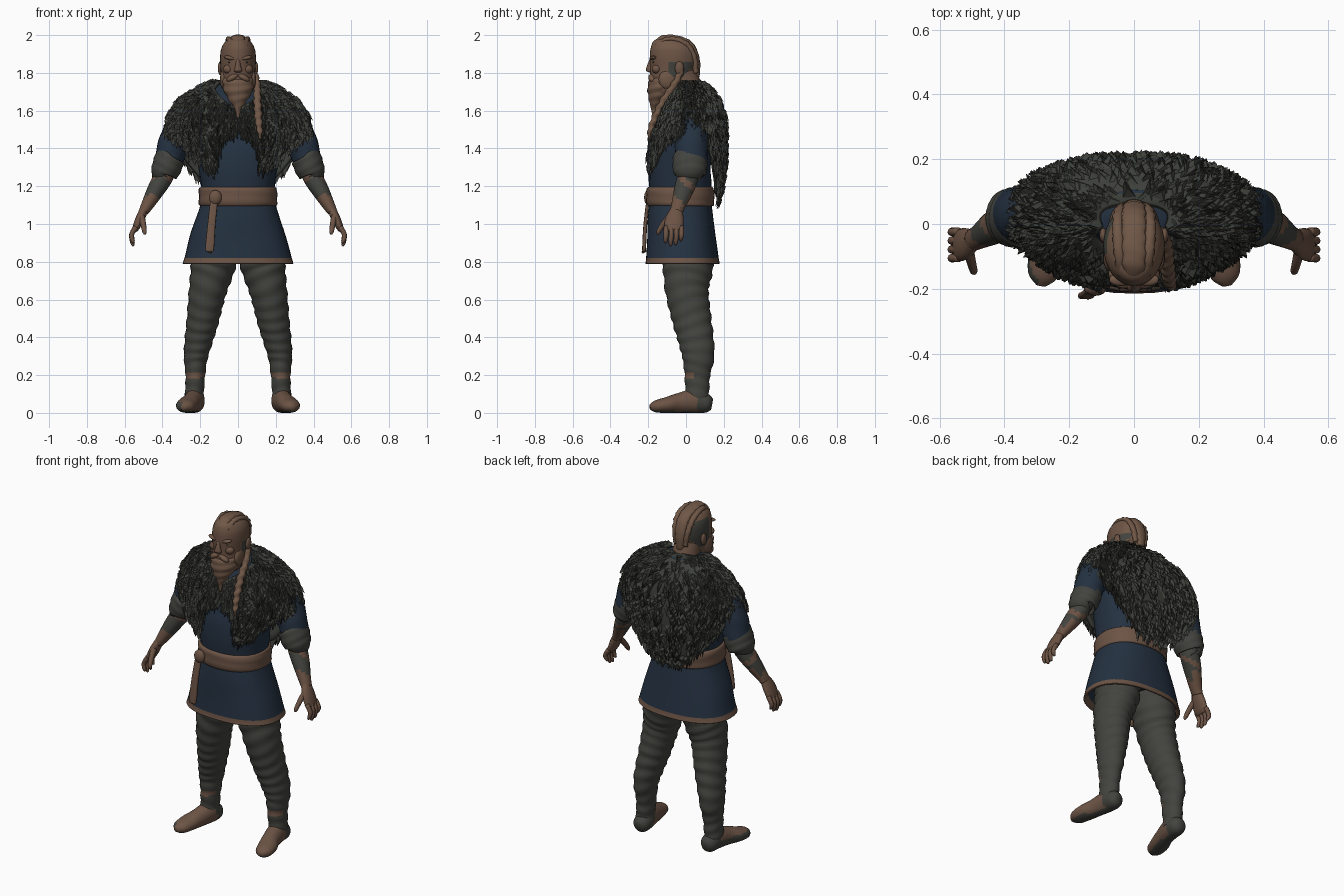
import bpy, bmesh, math, random
from mathutils import Vector, Matrix

random.seed(4)
cube = bpy.data.objects.get("Cube")
if cube:
    bpy.data.objects.remove(cube, do_unlink=True)


def material(name, *rgb):
    m = bpy.data.materials.new(name)
    m.use_nodes = True
    m.diffuse_color = (*rgb, 1)
    bsdf = m.node_tree.nodes["Principled BSDF"]
    bsdf.inputs["Base Color"].default_value = (*rgb, 1)
    bsdf.inputs["Roughness"].default_value = 0.9
    return m


GREY = material("grey cloth", .055, .057, .048)
FUR = material("grey fur", .048, .051, .043)
DARK = material("dark fur", .016, .017, .015)
BLUE = material("blue wool", .018, .031, .053)
SKIN = material("skin", .15, .086, .058)
HAIR = material("hair", .16, .095, .062)
LEATHER = material("leather", .15, .088, .06)


def finish(name, bm, mats, smooth=True, rule=None):
    """Turn a bmesh into an object, with a rule choosing each face's material."""
    for f in bm.faces:
        f.smooth = smooth
        if rule:
            f.material_index = int(rule(f.calc_center_median()))
    me = bpy.data.meshes.new(name)
    bm.to_mesh(me)
    bm.free()
    for m in mats:
        me.materials.append(m)
    ob = bpy.data.objects.new(name, me)
    bpy.context.collection.objects.link(ob)
    return ob


def catmull(a, b, c, d, t):
    return [.5 * (2*q + (r-p)*t + (2*p-5*q+4*r-s)*t*t + (3*q-p-3*r+s)*t**3)
            for p, q, r, s in zip(a, b, c, d)]


def tube(name, rings, *mats, ref=(1, 0, 0), flat=False, n=24, steps=5,
         wrinkle=0, freq=70, power=1, side=1, rule=None):
    """Loft rings of (x, y, z, radius along ref, other radius)."""
    pts = []
    for i in range(len(rings) - 1):
        around = [rings[min(max(i + k, 0), len(rings) - 1)] for k in (-1, 0, 1, 2)]
        pts += [catmull(*around, j / steps) for j in range(steps)]
    pts.append(list(rings[-1]))
    bm = bmesh.new()
    loops, travelled = [], 0
    for i, p in enumerate(pts):
        c = Vector(p[:3])
        before, after = Vector(pts[max(i-1, 0)][:3]), Vector(pts[min(i+1, len(pts)-1)][:3])
        travelled += (c - before).length
        t = Vector((0, 0, 1)) if flat else (after - before).normalized()
        u = Vector(ref)
        u = (u - t * u.dot(t)).normalized()
        v = t.cross(u)
        loop = []
        for k in range(n):
            a = math.tau * k / n
            w = 1 + wrinkle * math.sin(travelled * freq + 1.8 * math.sin(a + travelled * 9))
            cs, sn = math.cos(a), math.sin(a)
            cs, sn = (math.copysign(abs(q) ** power, q) for q in (cs, sn))
            co = c + u * cs * max(p[3], .002) * w + v * sn * max(p[4], .002) * w
            loop.append(bm.verts.new((co.x * side, co.y, max(co.z, 0))))
        loops.append(loop)
    for a, b in zip(loops, loops[1:]):
        for k in range(n):
            bm.faces.new((a[k], a[(k+1) % n], b[(k+1) % n], b[k]))
    bm.faces.new(loops[0])
    bm.faces.new(loops[-1])
    bmesh.ops.recalc_face_normals(bm, faces=bm.faces)
    return finish(name, bm, mats, rule=rule)


def blob(name, loc, size, mat, tilt=0):
    bm = bmesh.new()
    bmesh.ops.create_uvsphere(bm, u_segments=14, v_segments=8, radius=1)
    bmesh.ops.transform(bm, verts=bm.verts, matrix=Matrix.Translation(loc)
                        @ Matrix.Rotation(tilt, 4, 'Y') @ Matrix.Diagonal((*size, 1)))
    return finish(name, bm, [mat])


# Tunic: body, flared skirt with a leather hem, belt and hanging strap
tube("tunic_body", [(0, -.03, 1.08, .185, .15), (0, -.03, 1.2, .195, .165),
     (0, -.035, 1.3, .21, .165), (0, -.02, 1.42, .235, .165), (0, 0, 1.55, .25, .13),
     (0, .03, 1.66, .18, .09), (0, .02, 1.74, .1, .085)], BLUE, flat=True, power=.9, n=32)
tube("tunic_skirt", [(0, -.03, 1.14, .19, .16), (0, -.03, 1.08, .205, .168),
     (0, -.025, .95, .25, .18), (0, -.018, .82, .285, .192), (0, -.017, .79, .292, .196),
     (0, -.017, .8, .27, .18), (0, -.02, .86, .25, .17)], BLUE, LEATHER,
     flat=True, power=.85, n=40, wrinkle=.006, freq=18, rule=lambda c: c.z < .818)
tube("belt", [(0, -.03, 1.095, .19, .16), (0, -.03, 1.105, .206, .178),
     (0, -.03, 1.185, .206, .178), (0, -.03, 1.195, .19, .16)], LEATHER,
     flat=True, power=.9, n=36, wrinkle=.012, freq=110)
tube("belt_strap", [(-.125, -.2, 1.14, .02, .008), (-.14, -.215, 1, .021, .01),
     (-.15, -.222, .87, .023, .01), (-.15, -.222, .855, .012, .006)], LEATHER, n=12, power=.5)
blob("belt_knot", (-.12, -.2, 1.14), (.035, .022, .04), LEATHER)

# Limbs, mirrored
for s, label in ((1, "left"), (-1, "right")):
    tube(label + "_leg", [(.12, 0, .88, .12, .13), (.132, .01, .78, .118, .135),
         (.16, .005, .65, .1, .115), (.185, .03, .5, .086, .104), (.205, .05, .4, .076, .095),
         (.223, .065, .3, .064, .085), (.226, .06, .2, .052, .068), (.23, .06, .12, .05, .063),
         (.23, .06, .06, .052, .06)], GREY, LEATHER, side=s, wrinkle=.035, freq=95, steps=9,
         rule=lambda c: c.y < .04 and (.185 < c.z < .215 or c.z < .1))
    tube(label + "_boot", [(.225, .137, .045, .025, .03), (.227, .11, .05, .048, .05),
         (.233, .04, .062, .052, .062), (.25, -.04, .052, .05, .052), (.27, -.1, .042, .055, .042),
         (.282, -.16, .034, .045, .032), (.288, -.19, .03, .015, .014)], LEATHER, GREY, side=s,
         rule=lambda c: c.y > .06 or c.z < .012 or (c.x < -.24 + c.y * .3 and c.z < .06 and c.x < -.27))
    y = (0, 1, 0)
    tube(label + "_sleeve", [(.2, .03, 1.62, .08, .07), (.28, .03, 1.54, .09, .09),
         (.335, .03, 1.43, .088, .085), (.372, .025, 1.33, .083, .072),
         (.38, .02, 1.29, .06, .055)], BLUE, ref=y, side=s, wrinkle=.025, freq=60)
    tube(label + "_sleeve_cuff", [(.35, .022, 1.365, .07, .06), (.358, .022, 1.355, .09, .079),
         (.378, .02, 1.3, .091, .078), (.393, .018, 1.265, .083, .07),
         (.393, .018, 1.262, .06, .05)], GREY, ref=y, side=s, wrinkle=.02, freq=130)
    tube(label + "_forearm", [(.37, .02, 1.32, .055, .05), (.395, .01, 1.25, .057, .052),
         (.435, -.012, 1.18, .052, .046), (.48, -.04, 1.1, .038, .033),
         (.5, -.05, 1.065, .035, .026)], SKIN, GREY, ref=y, side=s,
         rule=lambda c: c.z > 1.12 + .04 * math.sin(c.y * 70) and math.sin(c.z * 45 + c.y * 40) > -.75)
    tube(label + "_hand", [(.495, -.048, 1.08, .032, .024), (.518, -.06, 1.03, .048, .024),
         (.538, -.065, .985, .05, .02), (.548, -.065, .965, .042, .014)], SKIN, ref=y, side=s, n=14)
    for i in range(4):
        fy, drop = -.105 + i * .027, (.0, -.015, -.01, .01)[i]
        tube(f"{label}_finger_{i + 1}", [(.54, fy, .985, .013, .014), (.563, fy, .945, .013, .013),
             (.558, fy - .003, .912 + drop, .011, .011), (.55, fy - .004, .9 + drop, .005, .005)],
             SKIN, ref=y, side=s, n=8, steps=3)
    tube(label + "_thumb", [(.51, -.085, 1.04, .018, .017), (.502, -.12, 1, .015, .015),
         (.495, -.145, .96, .012, .012), (.493, -.15, .945, .005, .005)], SKIN, ref=y, side=s, n=8)

# Head with shaved, inked temples
tube("neck", [(0, .03, 1.62, .085, .085), (0, 0, 1.72, .078, .085), (0, -.03, 1.8, .075, .08)], SKIN)
tube("head", [(0, -.12, 1.66, .04, .05), (0, -.1, 1.7, .075, .083), (0, -.085, 1.75, .087, .105),
     (0, -.07, 1.82, .092, .12), (0, -.067, 1.88, .095, .125), (0, -.07, 1.93, .088, .117),
     (0, -.08, 1.97, .063, .09), (0, -.085, 1.99, .02, .035)], SKIN, GREY, HAIR, flat=True, n=32,
     rule=lambda c: 1 if abs(c.x) > .058 and -.09 < c.y < .04 and 1.77 < c.z < (1.86 if c.x > 0 else 1.94)
     else 2 * (c.z > 1.93 or c.y > 0))
tube("nose", [(0, -.183, 1.875, .01, .008), (0, -.19, 1.84, .014, .016),
     (0, -.193, 1.812, .022, .018), (0, -.185, 1.802, .012, .008)], SKIN, flat=True, n=12)
for s, label in ((1, "left"), (-1, "right")):
    blob(label + "_brow", (s * .04, -.172, 1.878), (.038, .02, .011), HAIR, -s * .2)
    blob(label + "_eye", (s * .037, -.171, 1.857), (.017, .008, .007), DARK)
    blob(label + "_cheek", (s * .05, -.155, 1.82), (.03, .025, .025), SKIN)
    blob(label + "_ear", (s * .095, -.035, 1.825), (.012, .024, .036), SKIN)
    blob(label + "_moustache", (s * .03, -.18, 1.775), (.036, .02, .016), HAIR, s * .5)
    blob(label + "_sideburn", (s * .078, -.1, 1.765), (.018, .045, .05), HAIR)
    tube(label + "_crown_braid", [(.035, -.16, 1.945, .014, .012), (.045, -.09, 1.98, .017, .012),
         (.05, 0, 1.955, .017, .014), (.042, .045, 1.88, .017, .014), (.03, .05, 1.8, .015, .014)],
         HAIR, side=s, wrinkle=.18, freq=150, n=12)
tube("crown_hair", [(0, -.175, 1.94, .02, .01), (0, -.13, 1.98, .034, .016),
     (0, -.06, 1.985, .036, .015), (0, .02, 1.95, .036, .018), (0, .058, 1.87, .032, .015),
     (0, .055, 1.78, .022, .016), (0, .045, 1.73, .008, .008)], HAIR, wrinkle=.08, freq=130)
tube("beard", [(0, -.12, 1.78, .075, .06), (0, -.13, 1.74, .083, .072), (0, -.142, 1.69, .068, .06),
     (0, -.157, 1.645, .042, .037), (0, -.167, 1.61, .018, .018), (0, -.172, 1.56, .006, .006)],
     HAIR, flat=True, wrinkle=.05, freq=120)
tube("side_braid", [(.085, -.02, 1.82, .014, .014), (.1, -.06, 1.74, .018, .018),
     (.103, -.12, 1.65, .02, .019), (.108, -.165, 1.56, .019, .018), (.115, -.19, 1.49, .014, .014),
     (.117, -.195, 1.45, .004, .004)], HAIR, wrinkle=.2, freq=140, n=12, steps=9)

# Fur mantle: sections by height, hem height by angle from the back
SECTION = [(1.1, .23, -.2, .165), (1.2, .285, -.2, .19), (1.35, .355, -.2, .21), (1.48, .385, -.175, .21),
           (1.58, .36, -.13, .2), (1.66, .3, -.09, .17), (1.72, .21, -.06, .125), (1.76, .11, -.05, .07)]
HEM = [(0, 1.14), (25, 1.16), (45, 1.28), (58, 1.39), (68, 1.47), (112, 1.48), (124, 1.46),
       (140, 1.37), (155, 1.29), (163, 1.33), (170, 1.45), (180, 1.5)]


def lookup(table, key):
    for a, b in zip(table, table[1:]):
        if key <= b[0]:
            t = max(0, (key - a[0]) / (b[0] - a[0]))
            return [p + (q - p) * t for p, q in zip(a, b)][1:]
    return table[-1][1:]


def mantle_point(deg, v):
    d = abs((deg + 180) % 360 - 180)
    top = 1.76 - .15 * max(0, (d - 110) / 70) ** 2
    z = top + (lookup(HEM, d)[0] - top) * v
    half, front, back = lookup(SECTION, z)
    sn, cs = math.sin(math.radians(deg)), math.cos(math.radians(deg))
    depth = (back - .02) * cs ** .85 if cs > 0 else (.02 - front) * cs
    return Vector((half * math.copysign(abs(sn) ** .9, sn), .02 + depth, z))


bm = bmesh.new()
COLS, ROWS = 90, 14
grid = [[bm.verts.new(mantle_point(i * 360 / COLS, j / ROWS)) for j in range(ROWS + 1)] for i in range(COLS)]
for i in range(COLS):
    a, b = grid[i], grid[(i + 1) % COLS]
    for j in range(ROWS):
        bm.faces.new((a[j], b[j], b[j + 1], a[j + 1]))
shell = finish("fur_mantle", bm, [FUR])
mod = shell.modifiers.new("thickness", "SOLIDIFY")
mod.thickness, mod.offset = .02, -1

# Overlapping fur tufts lying down the mantle
bm = bmesh.new()
for _ in range(2600):
    deg, v = random.uniform(0, 360), min(1, random.uniform(.0, 1.1))
    p = mantle_point(deg, v)
    down = (mantle_point(deg, v + .03) - p).normalized()
    across = (mantle_point(deg + 2, v) - p).normalized()
    out = across.cross(down).normalized()
    down = (down + across * random.uniform(-.35, .35)).normalized()
    wide, long, lift = random.uniform(.012, .022), random.uniform(.035, .07), random.uniform(.002, .016)
    left, right, ridge, tip = (bm.verts.new(q) for q in (
        p - across * wide, p + across * wide, p + down * long * .4 + out * (lift + .006),
        p + down * long + out * lift))
    shade = int(random.random() < .17)
    for f in ((left, right, ridge), (right, tip, ridge), (tip, left, ridge), (left, tip, right)):
        bm.faces.new(f).material_index = shade
finish("fur_tufts", bm, [FUR, DARK], smooth=False)
